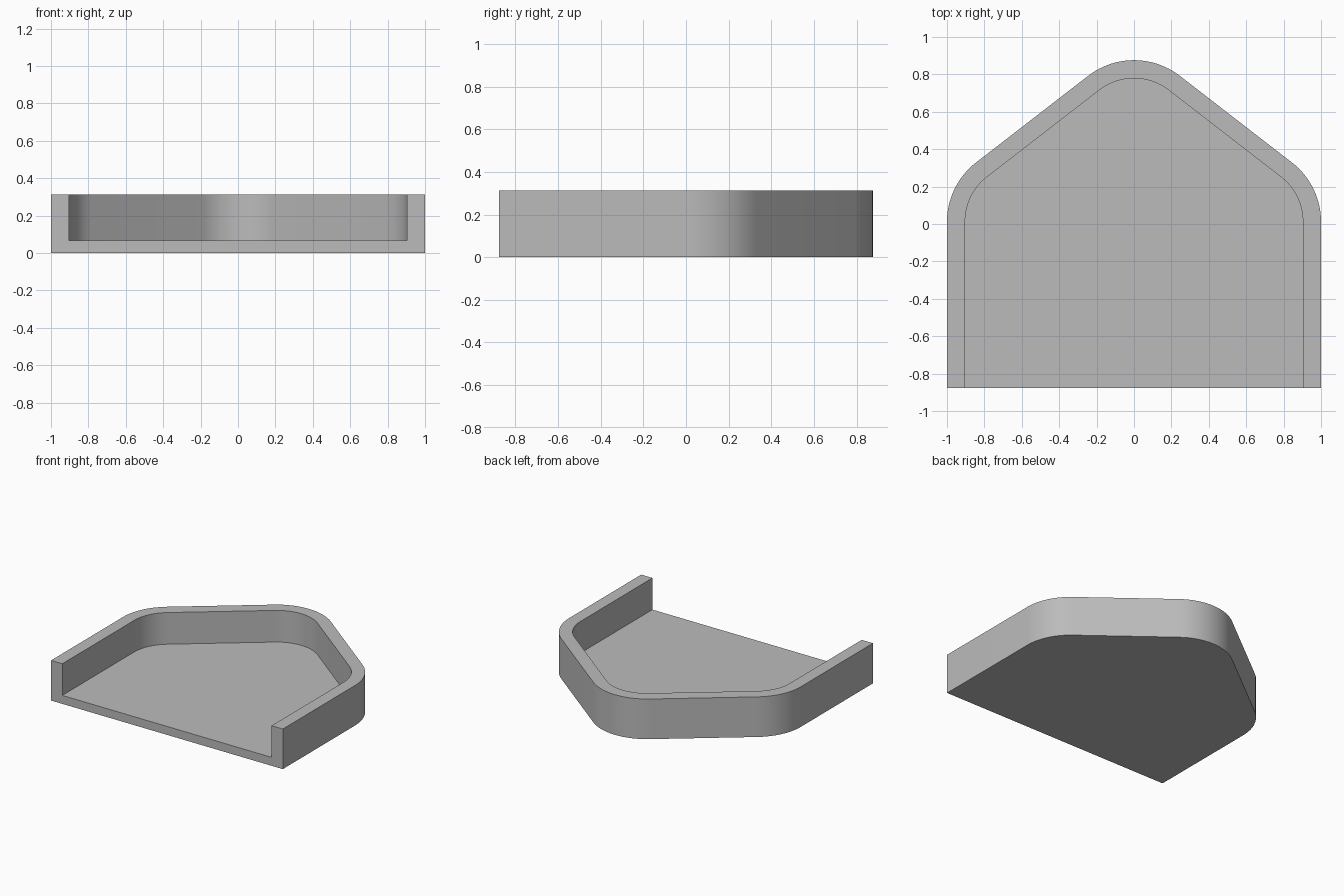
import bpy
import bmesh
from math import atan2, cos, sin, pi
from mathutils import Vector

cube = bpy.data.objects.get("Cube")
if cube:
    bpy.data.objects.remove(cube, do_unlink=True)

FRONT, BACK = -0.876, 0.876
HEIGHT, FLOOR, WALL = 0.313, 0.066, 0.097
RADIUS, STEPS = 0.4, 16

# Centres of the three rounded corners, shared by the outer and inner walls
left_centre = Vector((1 - RADIUS, 0.012))
back_centre = Vector((0, BACK - RADIUS))
right_centre = Vector((RADIUS - 1, left_centre.y))
side = back_centre - left_centre
turn = atan2(-side.x, side.y)  # direction the slanted wall faces


def arc(centre, radius, start, end):
    angles = [start + (end - start) * i / STEPS for i in range(STEPS + 1)]
    return [(centre.x + radius * cos(a), centre.y + radius * sin(a)) for a in angles]


def outline(inset):
    r = RADIUS - inset
    return ([(1 - inset, FRONT)]
            + arc(left_centre, r, 0, turn)
            + arc(back_centre, r, turn, pi - turn)
            + arc(right_centre, r, pi - turn, pi)
            + [(inset - 1, FRONT)])


bm = bmesh.new()


def ring(points, z):
    return [bm.verts.new((x, y, z)) for x, y in points]


def strip(a, b):
    for i in range(len(a) - 1):
        bm.faces.new((a[i], a[i + 1], b[i + 1], b[i]))


outer_low, outer_top = ring(outline(0), 0), ring(outline(0), HEIGHT)
inner_low, inner_top = ring(outline(WALL), FLOOR), ring(outline(WALL), HEIGHT)

# Outer wall, rim, inner wall
strip(outer_low, outer_top)
strip(outer_top, inner_top)
strip(inner_top, inner_low)
# Underside, tray floor and the U-shaped open front
bm.faces.new(outer_low[::-1])
bm.faces.new(inner_low)
bm.faces.new([loop[0] for loop in (outer_low, outer_top, inner_top, inner_low)]
             + [loop[-1] for loop in (inner_low, inner_top, outer_top, outer_low)])
bmesh.ops.recalc_face_normals(bm, faces=bm.faces[:])

mesh = bpy.data.meshes.new("open_tray")
bm.to_mesh(mesh)
bm.free()
tray = bpy.data.objects.new("open_tray", mesh)
bpy.context.collection.objects.link(tray)

# Plain grey finish
grey = bpy.data.materials.new("plain_grey")
grey.use_nodes = True
colour = (0.5, 0.5, 0.5, 1)
grey.diffuse_color = colour
grey.node_tree.nodes["Principled BSDF"].inputs["Base Color"].default_value = colour
mesh.materials.append(grey)

bpy.context.view_layer.objects.active = tray
tray.select_set(True)
bpy.ops.object.shade_smooth_by_angle(angle=pi / 6)
